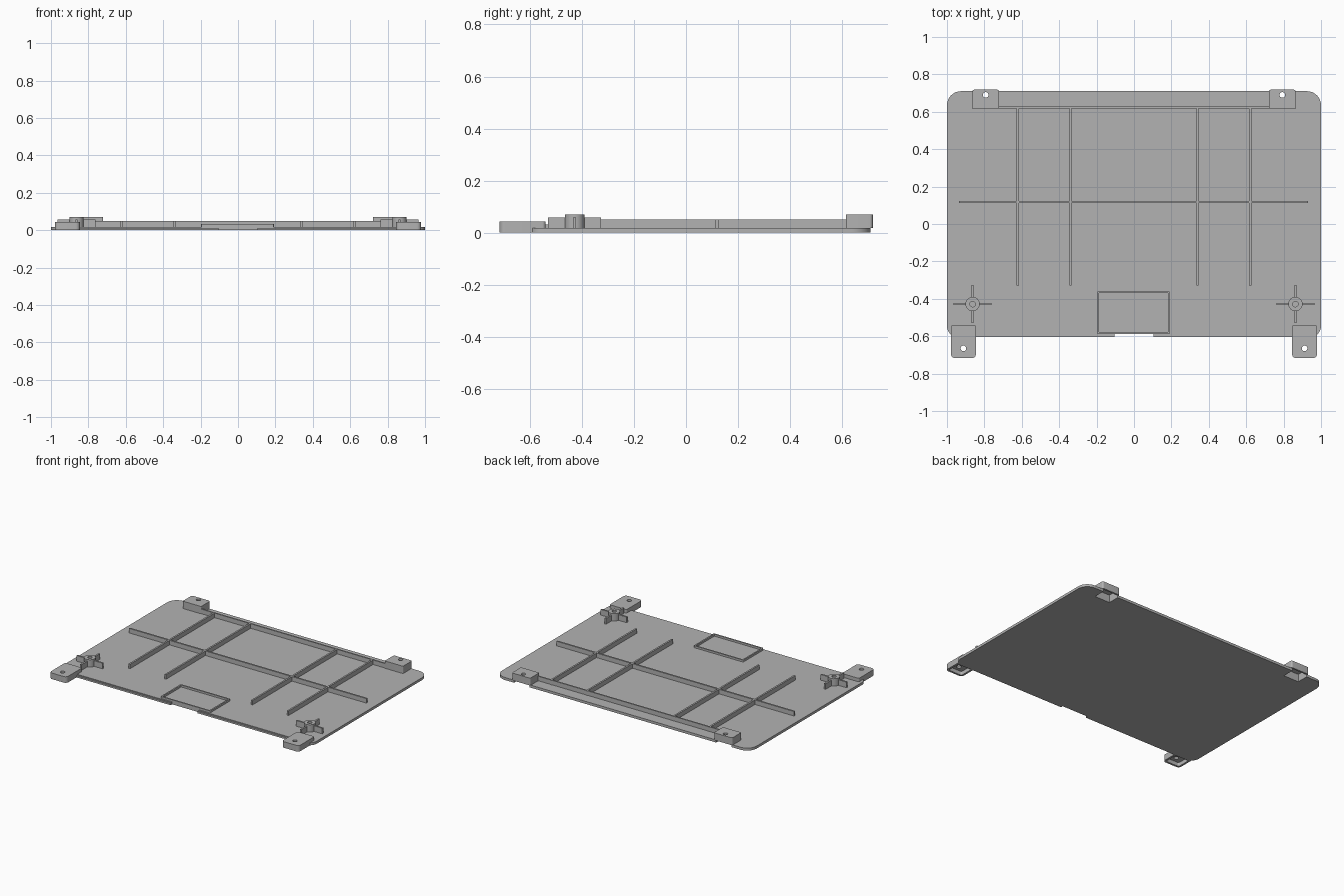
import bpy, bmesh, math

old = bpy.data.objects.get("Cube")
if old:
    bpy.data.objects.remove(old, do_unlink=True)

GREY = (0.45, 0.45, 0.45, 1)
mat = bpy.data.materials.new("matte grey")
mat.use_nodes = True
mat.diffuse_color = GREY
mat.node_tree.nodes["Principled BSDF"].inputs["Base Color"].default_value = GREY

PLATE = 0.018
RIB = 0.012
RIB_TOP = 0.05


def prism(name, points, z0, z1):
    """Extrude a flat outline between two heights."""
    bm = bmesh.new()
    face = bm.faces.new([bm.verts.new((x, y, z0)) for x, y in points])
    ext = bmesh.ops.extrude_face_region(bm, geom=[face])
    for v in ext["geom"]:
        if isinstance(v, bmesh.types.BMVert):
            v.co.z = z1
    bmesh.ops.recalc_face_normals(bm, faces=bm.faces)
    mesh = bpy.data.meshes.new(name)
    bm.to_mesh(mesh)
    bm.free()
    mesh.materials.append(mat)
    obj = bpy.data.objects.new(name, mesh)
    bpy.context.collection.objects.link(obj)
    return obj


def rounded(x0, x1, y0, y1, front=0, back=0):
    """Rectangle outline with separate front and back corner radii."""
    corners = [(x1, y1, -1, -1, back, 0), (x0, y1, 1, -1, back, 90),
               (x0, y0, 1, 1, front, 180), (x1, y0, -1, 1, front, 270)]
    pts = []
    for x, y, sx, sy, r, start in corners:
        if r == 0:
            pts.append((x, y))
            continue
        for i in range(9):
            a = math.radians(start + 90 * i / 8)
            pts.append((x + sx * r + r * math.cos(a), y + sy * r + r * math.sin(a)))
    return pts


def box(name, x0, x1, y0, y1, z0, z1, front=0, back=0):
    return prism(name, rounded(x0, x1, y0, y1, front, back), z0, z1)


def disc(name, x, y, r, z0, z1):
    pts = [(x + r * math.cos(i * math.tau / 24), y + r * math.sin(i * math.tau / 24))
           for i in range(24)]
    return prism(name, pts, z0, z1)


def cut(obj, cutter):
    """Subtract the cutter and discard it."""
    mod = obj.modifiers.new("cut", "BOOLEAN")
    mod.operation = "DIFFERENCE"
    mod.solver = "EXACT"
    mod.object = cutter
    bpy.context.view_layer.objects.active = obj
    bpy.ops.object.modifier_apply(modifier=mod.name)
    bpy.data.objects.remove(cutter, do_unlink=True)


# Base plate with a stepped front lip and a central front notch
plate = box("base_plate", -1, 1, -0.605, 0.71, 0, PLATE, front=0.06, back=0.075)
cut(plate, box("lip_cutter", -1.1, 1.1, -0.7, -0.595, 0.012, 0.1))
cut(plate, box("notch_cutter", -0.105, 0.105, -0.7, -0.588, -0.1, 0.1))

for side, s in (("left", 1), ("right", -1)):
    # Rear mounting bracket: open-bottomed box above a notch in the plate
    cx, w = s * 0.793, 0.072
    cut(plate, box("rear_cutter", cx - w + 0.012, cx + w - 0.012, 0.627, 0.8, -0.1, 0.1))
    rear = box(side + "_rear_bracket", cx - w, cx + w, 0.615, 0.718, PLATE, 0.07,
               front=0.006, back=0.012)
    cut(rear, box("rear_hollow", cx - w + 0.012, cx + w - 0.012, 0.627, 0.706, -0.1, 0.054))
    cut(rear, disc("rear_hole", cx, 0.69, 0.015, -0.1, 0.2))

    # Front mounting tab: rounded and hollow beneath
    cx, w = s * 0.912, 0.067
    tab = box(side + "_front_tab", cx - w, cx + w, -0.717, -0.54, 0, 0.043,
              front=0.022, back=0.012)
    cut(tab, box("tab_hollow", cx - w + 0.014, cx + w - 0.014, -0.703, -0.606, -0.1, 0.027,
                 front=0.012))
    cut(tab, disc("tab_hole", cx, -0.665, 0.015, -0.1, 0.2))

    # Screw boss with four fins
    bx, by = s * 0.863, -0.428
    boss = disc(side + "_boss", bx, by, 0.038, PLATE, 0.07)
    cut(boss, disc("boss_hole", bx, by, 0.015, PLATE + 0.002, 0.2))
    for name, dx, dy in (("outer", s, 0), ("inner", -s, 0), ("front", 0, -1), ("back", 0, 1)):
        xs = sorted((bx + dx * 0.034, bx + dx * 0.102)) if dx else (bx - RIB / 2, bx + RIB / 2)
        ys = sorted((by + dy * 0.034, by + dy * 0.102)) if dy else (by - RIB / 2, by + RIB / 2)
        box(f"{side}_{name}_fin", *xs, *ys, PLATE, 0.058)

    # Lengthwise stiffening ribs
    for name, x in (("inner", 0.34), ("outer", 0.622)):
        box(f"{side}_{name}_rib", s * x - RIB / 2, s * x + RIB / 2, -0.33, 0.63, PLATE, RIB_TOP)

# Crosswise ribs
box("middle_rib", -0.935, 0.93, 0.112, 0.124, PLATE, RIB_TOP)
box("rear_rib", -0.722, 0.722, 0.618, 0.628, PLATE, RIB_TOP)

# Raised rectangular frame
frame = box("front_frame", -0.197, 0.192, -0.588, -0.36, PLATE, 0.032, front=0.006, back=0.006)
cut(frame, box("frame_cutter", -0.187, 0.182, -0.578, -0.37, -0.1, 0.1))

# Smooth the round corners while keeping edges sharp
bpy.ops.object.select_all(action="DESELECT")
for obj in bpy.context.collection.objects:
    if obj.type == "MESH" and mat.name in obj.data.materials:
        obj.select_set(True)
        bpy.context.view_layer.objects.active = obj
bpy.ops.object.shade_smooth_by_angle(angle=math.radians(30))
